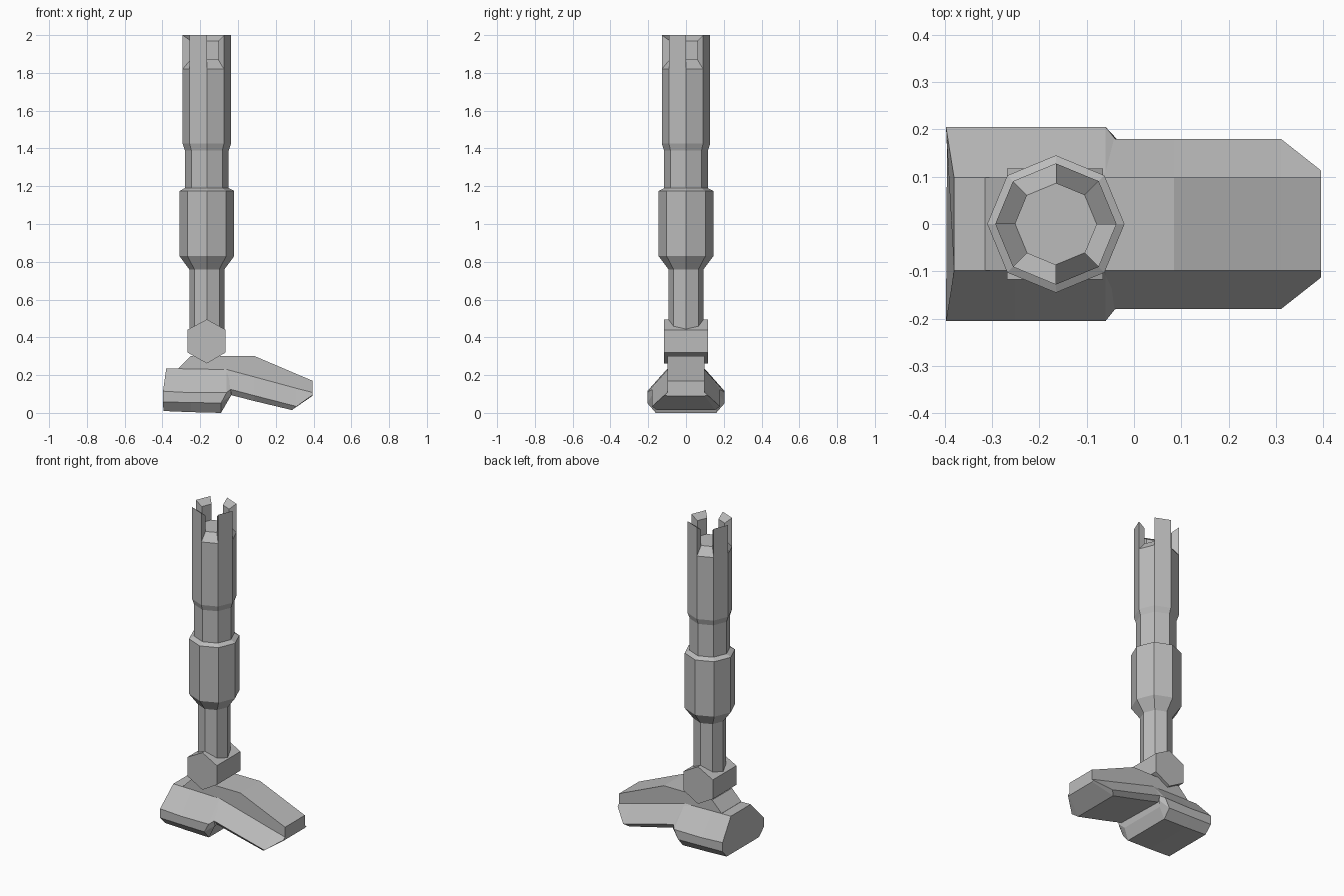
import bpy, bmesh
from math import cos, sin, pi

if "Cube" in bpy.data.objects:
    bpy.data.objects.remove(bpy.data.objects["Cube"])

LEG_X = -0.165
SIDES = 8

grey = bpy.data.materials.new("plain grey")
grey.use_nodes = True
grey.diffuse_color = (0.5, 0.5, 0.5, 1)
grey.node_tree.nodes["Principled BSDF"].inputs["Base Color"].default_value = (0.5, 0.5, 0.5, 1)


def finish(name, bm):
    bmesh.ops.remove_doubles(bm, verts=bm.verts, dist=1e-5)
    bmesh.ops.recalc_face_normals(bm, faces=bm.faces)
    mesh = bpy.data.meshes.new(name)
    bm.to_mesh(mesh)
    bm.free()
    mesh.materials.append(grey)
    obj = bpy.data.objects.new(name, mesh)
    bpy.context.collection.objects.link(obj)
    return obj


def face(bm, points):
    return bm.faces.new([bm.verts.new(p) for p in points])


def loft(name, stations):
    """Skin half sections (y > 0, top to bottom), mirrored across y."""
    bm = bmesh.new()
    rings = []
    for half in stations:
        ring = half + [(x, -y, z) for x, y, z in reversed(half)]
        rings.append([bm.verts.new(p) for p in ring])
    n = len(rings[0])
    for a, b in zip(rings, rings[1:]):
        for i in range(n):
            j = (i + 1) % n
            bm.faces.new((a[i], a[j], b[j], b[i]))
    bm.faces.new(rings[0])
    bm.faces.new(rings[-1])
    return finish(name, bm)


def polar(k, r, z):
    a = 2 * pi * k / SIDES
    return (LEG_X + r * cos(a), r * sin(a), z)


# Octagonal leg with collar and four prongs at the top
profile = [(0.093, 0.40), (0.093, 0.76), (0.145, 0.83), (0.145, 1.175),
           (0.116, 1.19), (0.116, 1.39), (0.128, 1.425), (0.128, 1.82)]
outer, inner = 0.128, 0.086
bm = bmesh.new()
for k in range(SIDES):
    for (r0, z0), (r1, z1) in zip(profile, profile[1:]):
        face(bm, [polar(k, r0, z0), polar(k + 1, r0, z0),
                  polar(k + 1, r1, z1), polar(k, r1, z1)])
    if k % 2 == 0:
        # Sloped notch
        face(bm, [polar(k, outer, 1.82), polar(k + 1, outer, 1.82),
                  polar(k + 1, inner, 1.87), polar(k, inner, 1.87)])
    else:
        # Prong, bevelled inward at its tip
        section = [(outer, 1.82), (outer, 2.0), (inner, 1.97), (inner, 1.87)]
        for (r0, z0), (r1, z1) in zip(section, section[1:]):
            face(bm, [polar(k, r0, z0), polar(k + 1, r0, z0),
                      polar(k + 1, r1, z1), polar(k, r1, z1)])
        for side in (k, k + 1):
            face(bm, [polar(side, r, z) for r, z in section])
for r, z in ((inner, 1.87), profile[0]):
    face(bm, [polar(k, r, z) for k in range(SIDES)])
finish("leg", bm)

# Hexagonal ankle block, lying along y
bm = bmesh.new()
hexagon = [(0, 0.495), (0.1, 0.44), (0.1, 0.32), (0, 0.262), (-0.103, 0.32), (-0.103, 0.44)]
front = face(bm, [(LEG_X + x, -0.117, z) for x, z in hexagon])
back = bmesh.ops.extrude_face_region(bm, geom=[front], use_keep_orig=True)
for v in back["geom"]:
    if isinstance(v, bmesh.types.BMVert):
        v.co.y = 0.117
finish("ankle", bm)

# Long sloping toe with upright centre ridge and flared sides
loft("toe", [
    [(-0.315, 0.098, 0.235), (-0.315, 0.098, 0.22), (-0.3, 0.15, 0.12), (-0.3, 0.12, 0.09)],
    [(-0.25, 0.098, 0.302), (-0.25, 0.098, 0.23), (-0.25, 0.15, 0.12), (-0.25, 0.12, 0.09)],
    [(-0.06, 0.098, 0.302), (-0.06, 0.098, 0.23), (-0.06, 0.18, 0.13), (-0.06, 0.155, 0.1)],
    [(0.085, 0.098, 0.302), (0.085, 0.098, 0.191), (0.085, 0.18, 0.092), (0.085, 0.155, 0.063)],
    [(0.31, 0.098, 0.206), (0.31, 0.098, 0.13), (0.31, 0.18, 0.034), (0.285, 0.155, 0.015)],
    [(0.395, 0.098, 0.17), (0.395, 0.098, 0.108), (0.395, 0.113, 0.095), (0.394, 0.1, 0.09)],
])

# Broad heel with sloped shoulders and undercut sole
loft("heel", [
    [(-0.38, 0.098, 0.235), (-0.397, 0.205, 0.115), (-0.397, 0.205, 0.058), (-0.395, 0.16, 0.01)],
    [(-0.25, 0.098, 0.233), (-0.25, 0.205, 0.107), (-0.25, 0.205, 0.055), (-0.25, 0.16, 0.004)],
    [(-0.06, 0.098, 0.229), (-0.06, 0.205, 0.108), (-0.09, 0.205, 0.052), (-0.09, 0.16, 0.0)],
    [(-0.04, 0.098, 0.22), (-0.04, 0.18, 0.124), (-0.035, 0.178, 0.095), (-0.06, 0.155, 0.07)],
])
